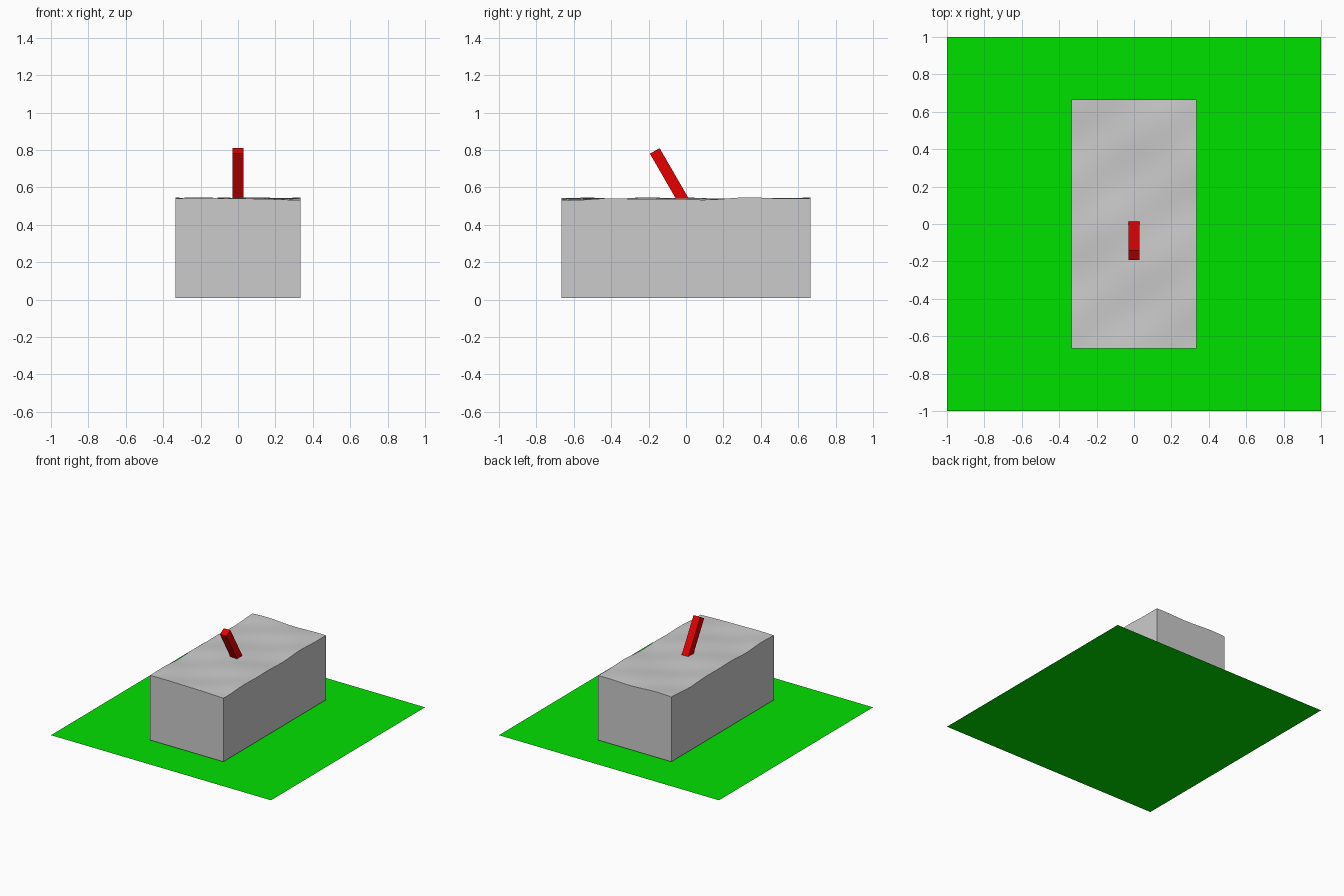
import bpy, bmesh
from math import radians, sin, cos
from mathutils import Matrix, Vector

if "Cube" in bpy.data.objects:
    bpy.data.objects.remove(bpy.data.objects["Cube"])


def material(name, color):
    mat = bpy.data.materials.new(name)
    mat.diffuse_color = color
    mat.use_nodes = True
    mat.node_tree.nodes["Principled BSDF"].inputs["Base Color"].default_value = mat.diffuse_color
    return mat


def add_object(name, bm, mat=None):
    mesh = bpy.data.meshes.new(name)
    bm.to_mesh(mesh)
    bm.free()
    obj = bpy.data.objects.new(name, mesh)
    bpy.context.collection.objects.link(obj)
    if mat:
        mesh.materials.append(mat)
    return obj


def ripple(x, y):
    """Gentle uneven height of the stone top."""
    wave = (sin(9 * y + 5 * x + 2.6) + 0.7 * sin(17 * y - 11 * x)
            + 0.6 * cos(14 * x + 4 * y))
    return 0.539 + 0.0038 * wave


# Flat green ground sheet
bm = bmesh.new()
bmesh.ops.create_grid(bm, x_segments=1, y_segments=1, size=1)
add_object("ground_sheet", bm, material("green", (0.0, 0.75, 0.0, 1)))

# Stone block: rippled grid on top, walls pulled straight down, flat bottom
HALF_X, HALF_Y, BASE_Z = 0.333, 0.665, 0.01
bm = bmesh.new()
bmesh.ops.create_grid(bm, x_segments=16, y_segments=32, size=1,
                      matrix=Matrix.Diagonal((HALF_X, HALF_Y, 1, 1)))
for v in bm.verts:
    v.co.z = ripple(v.co.x, v.co.y)
rim = [e for e in bm.edges if e.is_boundary]
walls = bmesh.ops.extrude_edge_only(bm, edges=rim)["geom"]
for v in walls:
    if isinstance(v, bmesh.types.BMVert):
        v.co.z = BASE_Z
bmesh.ops.holes_fill(bm, edges=[e for e in bm.edges if e.is_boundary])
bmesh.ops.recalc_face_normals(bm, faces=bm.faces)
block = add_object("stone_block", bm)
bpy.context.view_layer.objects.active = block
block.select_set(True)
bpy.ops.object.shade_smooth_by_angle(angle=radians(30))

# Red handle leaning towards the front
LENGTH, WIDTH = 0.334, 0.06
bm = bmesh.new()
bmesh.ops.create_cube(bm, size=1, matrix=Matrix.Translation((0, 0, LENGTH / 2))
                      @ Matrix.Diagonal((WIDTH, WIDTH, LENGTH, 1)))
handle = add_object("lever_handle", bm, material("red", (0.8, 0.0, 0.0, 1)))
handle.location = Vector((0, 0, 0.506))
handle.rotation_euler.x = radians(30)
